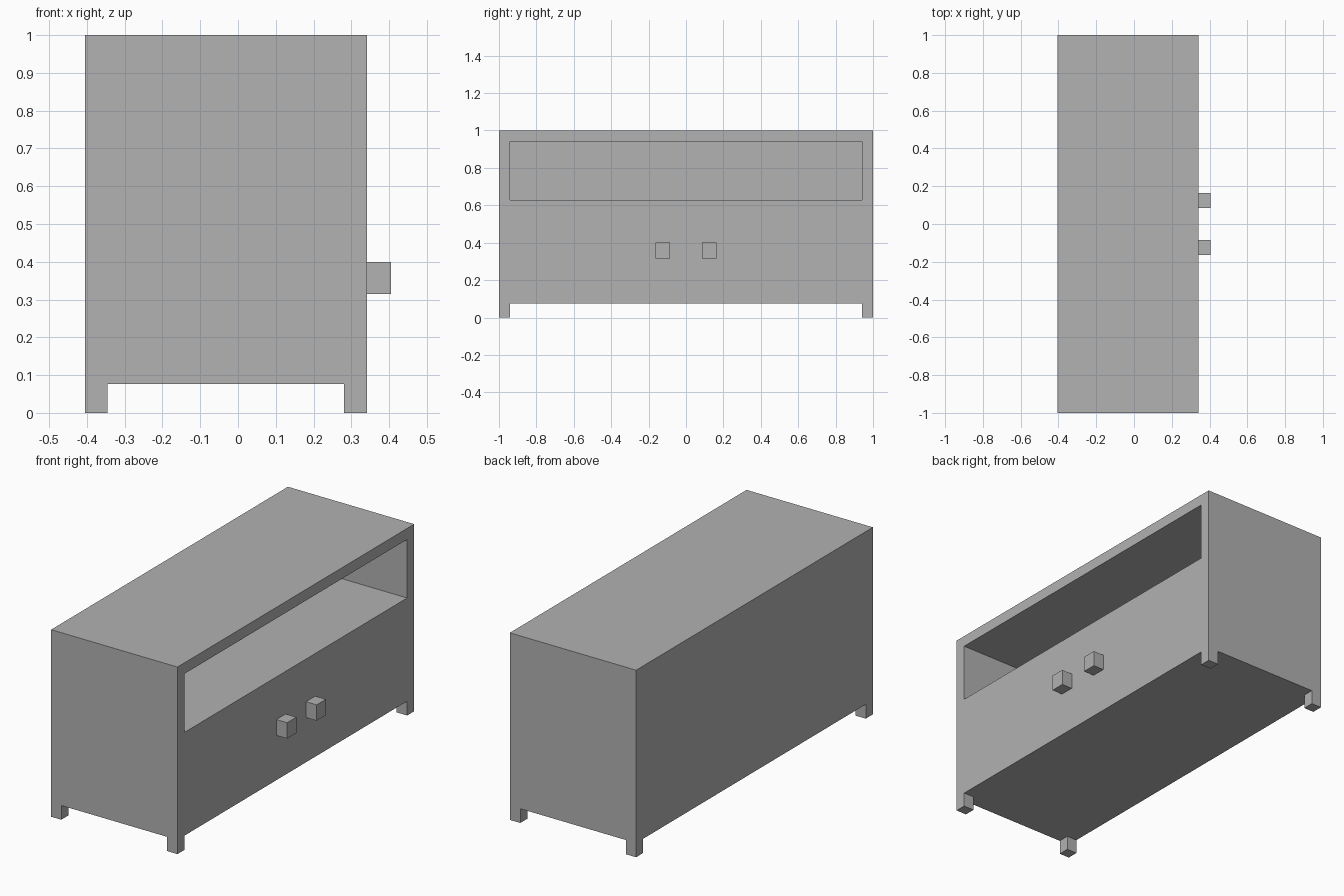
import bpy, bmesh
from mathutils import Vector

if "Cube" in bpy.data.objects:
    bpy.data.objects.remove(bpy.data.objects["Cube"])

grey = bpy.data.materials.new("plain_grey")
grey.diffuse_color = (0.445, 0.445, 0.445, 1)
grey.use_nodes = True
grey.node_tree.nodes["Principled BSDF"].inputs["Base Color"].default_value = grey.diffuse_color


def build_cells(name, xs, ys, zs, solid):
    """Skin the solid cells of a block divided at xs, ys, zs into one clean mesh."""
    bm = bmesh.new()
    size = (len(xs) - 1, len(ys) - 1, len(zs) - 1)

    def filled(c):
        return all(0 <= c[a] < size[a] for a in range(3)) and solid(*c)

    for i in range(size[0]):
        for j in range(size[1]):
            for k in range(size[2]):
                if not filled((i, j, k)):
                    continue
                for axis in range(3):
                    for side in (0, 1):
                        near = [i, j, k]
                        near[axis] += 2 * side - 1
                        if filled(near):
                            continue
                        u, v = (axis + 1) % 3, (axis + 2) % 3
                        ring = []
                        for du, dv in ((0, 0), (1, 0), (1, 1), (0, 1)):
                            p = [i, j, k]
                            p[axis] += side
                            p[u] += du
                            p[v] += dv
                            ring.append(bm.verts.new(Vector((xs[p[0]], ys[p[1]], zs[p[2]]))))
                        bm.faces.new(ring if side else ring[::-1])
    bmesh.ops.remove_doubles(bm, verts=bm.verts[:], dist=1e-5)
    bmesh.ops.dissolve_limit(bm, angle_limit=0.01, verts=bm.verts[:], edges=bm.edges[:])
    mesh = bpy.data.meshes.new(name)
    bm.to_mesh(mesh)
    bm.free()
    mesh.materials.append(grey)
    obj = bpy.data.objects.new(name, mesh)
    bpy.context.collection.objects.link(obj)
    return obj


# Cabinet: corner feet, closed lower body, open shelf facing +x, flat top
def cabinet_solid(i, j, k):
    if k == 0:
        return i != 1 and j != 1
    if k == 2:
        return i == 0 or j != 1
    return True


build_cells("cabinet",
            [-0.405, -0.345, 0.28, 0.342],
            [-1, -0.94, 0.94, 1],
            [0, 0.076, 0.628, 0.941, 1],
            cabinet_solid)

# Pair of square knobs
for label, y in (("left", -0.125), ("right", 0.125)):
    build_cells(label + "_knob", [0.342, 0.405], [y - 0.039, y + 0.039],
                [0.315, 0.40], lambda i, j, k: True)
